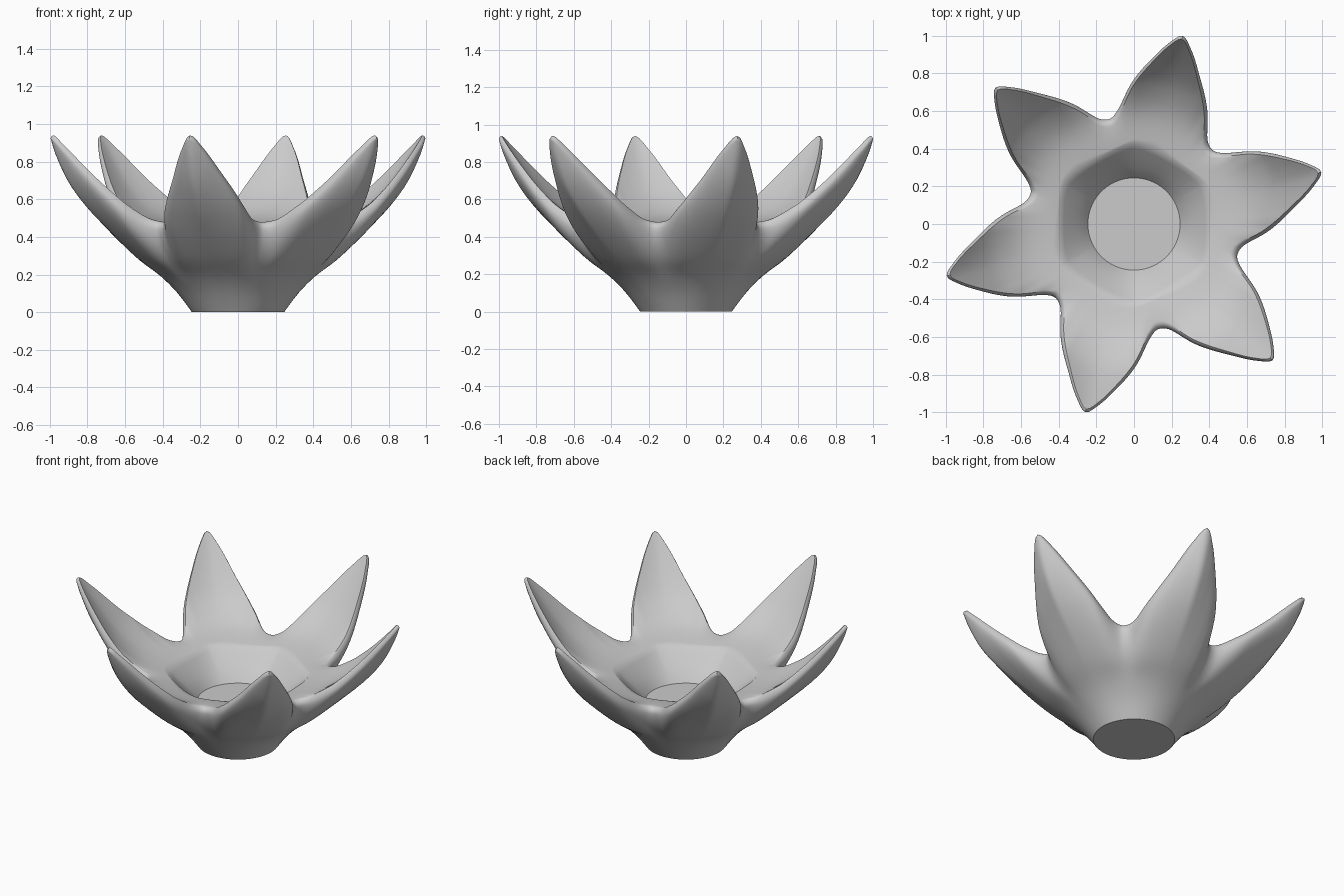
import bpy, bmesh, math

cube = bpy.data.objects.get("Cube")
if cube:
    bpy.data.objects.remove(cube, do_unlink=True)

clay = bpy.data.materials.new("light_grey_clay")
clay.use_nodes = True
clay.diffuse_color = (0.6, 0.6, 0.6, 1)
clay.node_tree.nodes["Principled BSDF"].inputs["Base Color"].default_value = (0.6, 0.6, 0.6, 1)


def curve(points, flat_ends=False):
    """Smooth interpolation through (x, y) points."""
    n = len(points)
    slopes = []
    for i in range(n):
        a, b = points[max(i - 1, 0)], points[min(i + 1, n - 1)]
        slopes.append((b[1] - a[1]) / (b[0] - a[0]))
    if flat_ends:
        slopes[0] = slopes[-1] = 0

    def value(x):
        x = min(max(x, points[0][0]), points[-1][0])
        i = next(k for k in range(n - 1) if x <= points[k + 1][0])
        (x0, y0), (x1, y1) = points[i], points[i + 1]
        h = x1 - x0
        t = (x - x0) / h
        return ((2 * t**3 - 3 * t**2 + 1) * y0 + (t**3 - 2 * t**2 + t) * h * slopes[i]
                + (3 * t**2 - 2 * t**3) * y1 + (t**3 - t**2) * h * slopes[i + 1])
    return value


# Petal outline: degrees from the tip -> radius
outline = curve([(-32, .573), (-26, .6), (-18.5, .716), (-9.7, .855), (-3.4, .98), (0, 1.033),
                 (3, .99), (8, .89), (15, .76), (22, .62), (28, .573)], True)
# Heights by radius: rim edge, petal inside, petal outside
rim_z = curve([(.57, .478), (.63, .5), (.72, .565), (.76, .603), (.85, .705), (.98, .87),
               (1.033, .94)])
inside_z = curve([(.39, .455), (.6, .508), (.75, .6), (.85, .703), (.95, .828), (1.033, .94)])
outside_z = curve([(.245, 0), (.32, .1), (.41, .19), (.52, .27), (.62, .355), (.72, .445),
                   (.83, .555), (.93, .685), (1, .825), (1.033, .92)])

BASE_R, FLOOR_Z = .245, .28
STEPS = 16


def section(offset, angle):
    """Radial cross-section from the floor, over the rim, down to the base."""
    edge = outline(offset)
    top = rim_z(edge)
    side = math.radians((math.degrees(angle) + 30) % 60 - 30)
    opening = ((.4 / math.cos(side)) ** -24 + .435 ** -24) ** (-1 / 24)
    pts = []
    # Wall of the hexagonal opening
    for i in range(6):
        t = i / 6
        pts.append((BASE_R + (opening - BASE_R) * t,
                    FLOOR_Z + (inside_z(opening) - FLOOR_Z) * t**.88))
    # Inside of the petal
    half = .036 - .04 * (edge - .573)
    end = edge - half
    for i in range(STEPS + 1):
        t = i / STEPS
        r = opening + (end - opening) * t
        pts.append((r, inside_z(r) + (top - inside_z(end)) * t**3))
    # Rounded shoulder of the rim
    for i in range(1, 6):
        a = math.pi / 2 * (1 - i / 6)
        pts.append((end + half * math.cos(a), top - half + half * math.sin(a)))
    # Outside of the petal, swelling from the rim down to the base
    lift = top - half - outside_z(edge)
    for i in range(STEPS + 5):
        s = math.cos(math.pi / 2 * i / (STEPS + 4))
        r = BASE_R + (edge - BASE_R) * s
        pts.append((r, outside_z(r) + lift * (1 - math.sqrt(1 - s**4))))
    return pts


# Six-petalled bowl
bm = bmesh.new()
columns = []
for petal in range(6):
    for offset in range(-32, 28):
        angle = math.radians(15.5 + 60 * petal + offset)
        columns.append([bm.verts.new((r * math.cos(angle), r * math.sin(angle), z))
                        for r, z in section(offset, angle)])
for a, b in zip(columns, columns[1:] + columns[:1]):
    for i in range(len(a) - 1):
        bm.faces.new((a[i], a[i + 1], b[i + 1], b[i]))
# Floor and underside
bm.faces.new([c[0] for c in columns])
bm.faces.new([c[-1] for c in reversed(columns)])
bmesh.ops.recalc_face_normals(bm, faces=bm.faces)

mesh = bpy.data.meshes.new("petal_bowl")
bm.to_mesh(mesh)
bm.free()
mesh.materials.append(clay)
bowl = bpy.data.objects.new("petal_bowl", mesh)
bpy.context.collection.objects.link(bowl)
bpy.ops.object.select_all(action='DESELECT')
bowl.select_set(True)
bpy.context.view_layer.objects.active = bowl
bpy.ops.object.shade_smooth_by_angle(angle=math.radians(40))
